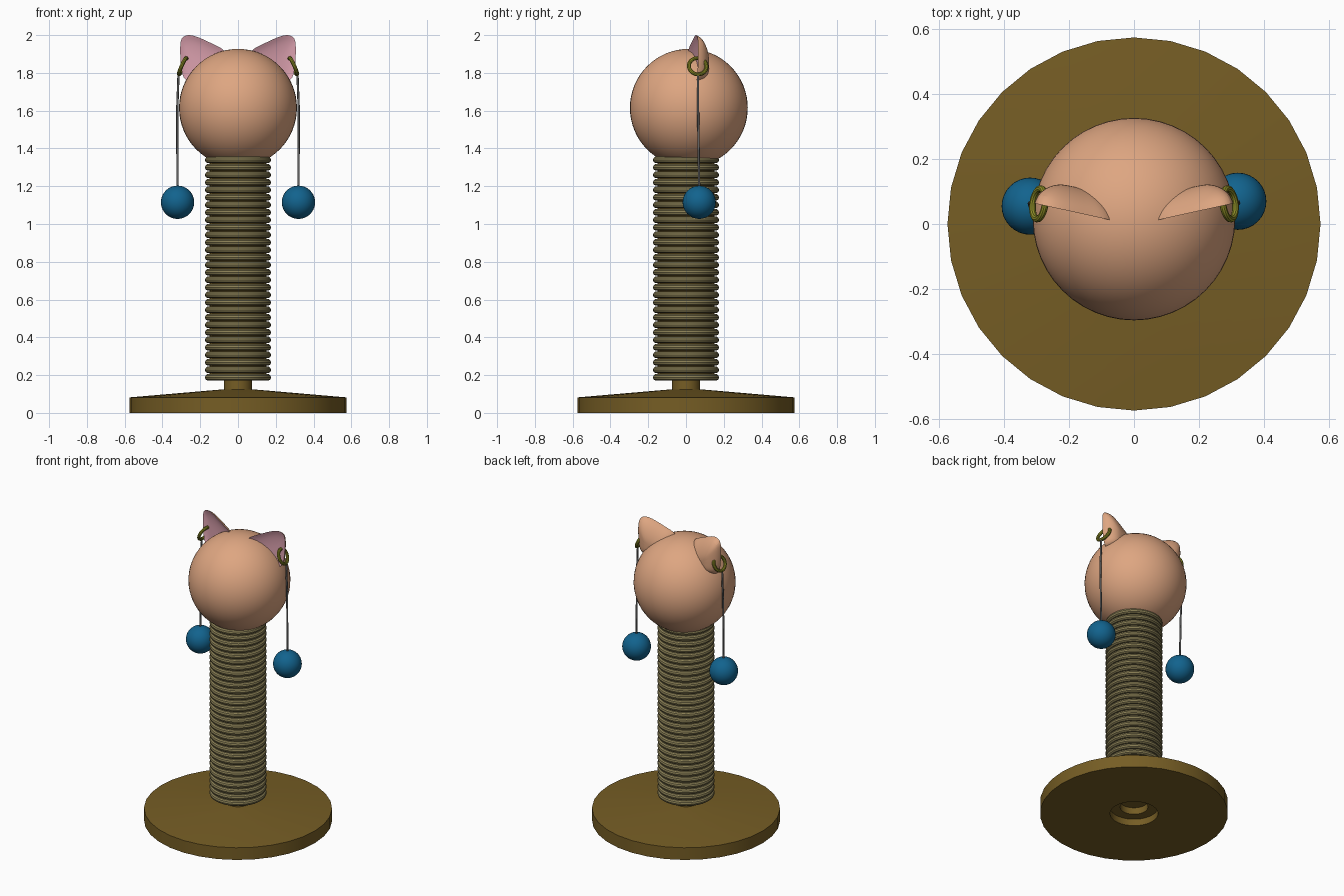
import bpy, bmesh, math
from mathutils import Vector

cube = bpy.data.objects.get("Cube")
if cube:
    bpy.data.objects.remove(cube, do_unlink=True)


def material(name, rgb):
    m = bpy.data.materials.new(name)
    m.use_nodes = True
    m.diffuse_color = (*rgb, 1)
    m.node_tree.nodes["Principled BSDF"].inputs["Base Color"].default_value = (*rgb, 1)
    return m


BROWN = material("brown wood", (0.18, 0.11, 0.018))
ROPE = material("khaki rope", (0.25, 0.21, 0.09))
PEACH = material("peach", (0.73, 0.38, 0.22))
PINK = material("pink", (0.70, 0.35, 0.42))
GOLD = material("olive gold", (0.27, 0.27, 0.02))
GREY = material("grey string", (0.13, 0.13, 0.13))
BLUE = material("blue", (0.006, 0.125, 0.27))


def add(name, bm, *mats):
    bmesh.ops.recalc_face_normals(bm, faces=bm.faces)
    me = bpy.data.meshes.new(name)
    bm.to_mesh(me)
    bm.free()
    for m in mats:
        me.materials.append(m)
    me.polygons.foreach_set("use_smooth", [True] * len(me.polygons))
    me.set_sharp_from_angle(angle=math.radians(35))
    ob = bpy.data.objects.new(name, me)
    bpy.context.collection.objects.link(ob)
    return ob


def skin_loops(bm, a, b):
    n = len(a)
    return [bm.faces.new((a[i], a[(i + 1) % n], b[(i + 1) % n], b[i])) for i in range(n)]


def lathe(name, profile, sides, mat):
    """Turn (radius, z) points about the z axis and cap both ends."""
    bm = bmesh.new()
    loops = []
    for r, z in profile:
        angles = [2 * math.pi * i / sides for i in range(sides)]
        loops.append([bm.verts.new((r * math.cos(a), r * math.sin(a), z)) for a in angles])
    for a, b in zip(loops, loops[1:]):
        skin_loops(bm, a, b)
    bm.faces.new(loops[0])
    bm.faces.new(loops[-1])
    return add(name, bm, mat)


def ball(name, center, radius, mat, u=32, v=20):
    bm = bmesh.new()
    bmesh.ops.create_uvsphere(bm, u_segments=u, v_segments=v, radius=radius)
    ob = add(name, bm, mat)
    ob.location = center
    return ob


def ring(name, center, axis, major, minor, mat, n=32, m=10):
    bm = bmesh.new()
    loops = []
    for i in range(n):
        a = 2 * math.pi * i / n
        out = Vector((math.cos(a), math.sin(a), 0))
        loops.append([bm.verts.new(out * (major + minor * math.cos(t)) + Vector((0, 0, minor * math.sin(t))))
                      for t in (2 * math.pi * j / m for j in range(m))])
    for i in range(n):
        skin_loops(bm, loops[i], loops[(i + 1) % n])
    ob = add(name, bm, mat)
    ob.location = center
    ob.rotation_euler = Vector(axis).to_track_quat('Z', 'Y').to_euler()
    return ob


# Base: sloped disc with a stepped recess underneath
lathe("base", [(0.085, 0.09), (0.085, 0.045), (0.147, 0.045), (0.147, 0),
               (0.575, 0), (0.575, 0.082), (0.075, 0.125)], 32, BROWN)
lathe("stem", [(0.075, 0.11), (0.075, 0.22)], 32, BROWN)

# Rope-wound post
lathe("post_core", [(0.15, 0.185), (0.15, 1.36)], 32, BROWN)
for i in range(30):
    ring(f"rope_ring_{i + 1}", (0, 0, 0.188 + i * 0.0397), (0, 0, 1), 0.157, 0.018, ROPE, 40)

# Head
ball("head", (0, 0.015, 1.615), 0.312, PEACH, 48, 32)

# Ears: pink hollow front, rounded peach back, roots sunk in the head
OUTLINE = [(0.06, 1.922), (0.12, 1.947), (0.18, 1.977), (0.235, 2.0), (0.275, 2.003),
           (0.302, 1.985), (0.307, 1.95), (0.307, 1.90), (0.303, 1.82), (0.28, 1.72), (0.05, 1.83)]
CENTER = (0.19, 1.82)


def ear(name, side):
    bm = bmesh.new()

    def loop(scale, push):
        verts = []
        for x, z in OUTLINE:
            x = CENTER[0] + (x - CENTER[0]) * scale
            z = CENTER[1] + (z - CENTER[1]) * scale
            verts.append(bm.verts.new((side * x, 0.015 + (x - 0.09) * 0.22 + push, z)))
        return verts

    rim = loop(1, 0)
    previous = rim
    for scale, push in ((0.8, 0.014), (0.4, 0.02)):
        current = loop(scale, push)
        for f in skin_loops(bm, previous, current):
            f.material_index = 1
        previous = current
    bm.faces.new(previous).material_index = 1
    previous = rim
    for scale, push in ((0.92, 0.03), (0.65, 0.062), (0.3, 0.08)):
        current = loop(scale, push)
        skin_loops(bm, previous, current)
        previous = current
    bm.faces.new(previous)
    crease = bm.edges.layers.float.new("crease_edge")
    for a, b in zip(rim, rim[1:] + rim[:1]):
        bm.edges.get((a, b))[crease] = 0.9
    ob = add(name, bm, PEACH, PINK)
    sub = ob.modifiers.new("smooth", 'SUBSURF')
    sub.levels = sub.render_levels = 2


def string(name, points):
    cu = bpy.data.curves.new(name, 'CURVE')
    cu.dimensions = '3D'
    cu.bevel_depth = 0.006
    cu.bevel_resolution = 2
    cu.use_fill_caps = True
    sp = cu.splines.new('POLY')
    sp.points.add(len(points) - 1)
    for p, co in zip(sp.points, points):
        p.co = (*co, 1)
    cu.materials.append(GREY)
    bpy.context.collection.objects.link(bpy.data.objects.new(name, cu))


# Ears with hoops and hanging balls
for label, s, y in (("left", 1, 0.07), ("right", -1, 0.055)):
    ear(f"{label}_ear", s)
    ring(f"{label}_hoop", (s * 0.293, 0.062, 1.835), (s * 0.9, 0.12, 0.4), 0.047, 0.0105, GOLD)
    string(f"{label}_string", [(s * 0.315, 0.064, 1.79), (s * 0.322, 0.064, 1.6), (s * 0.32, y, 1.18)])
    ball(f"{label}_ball", (s * 0.32, y, 1.115), 0.088, BLUE)
